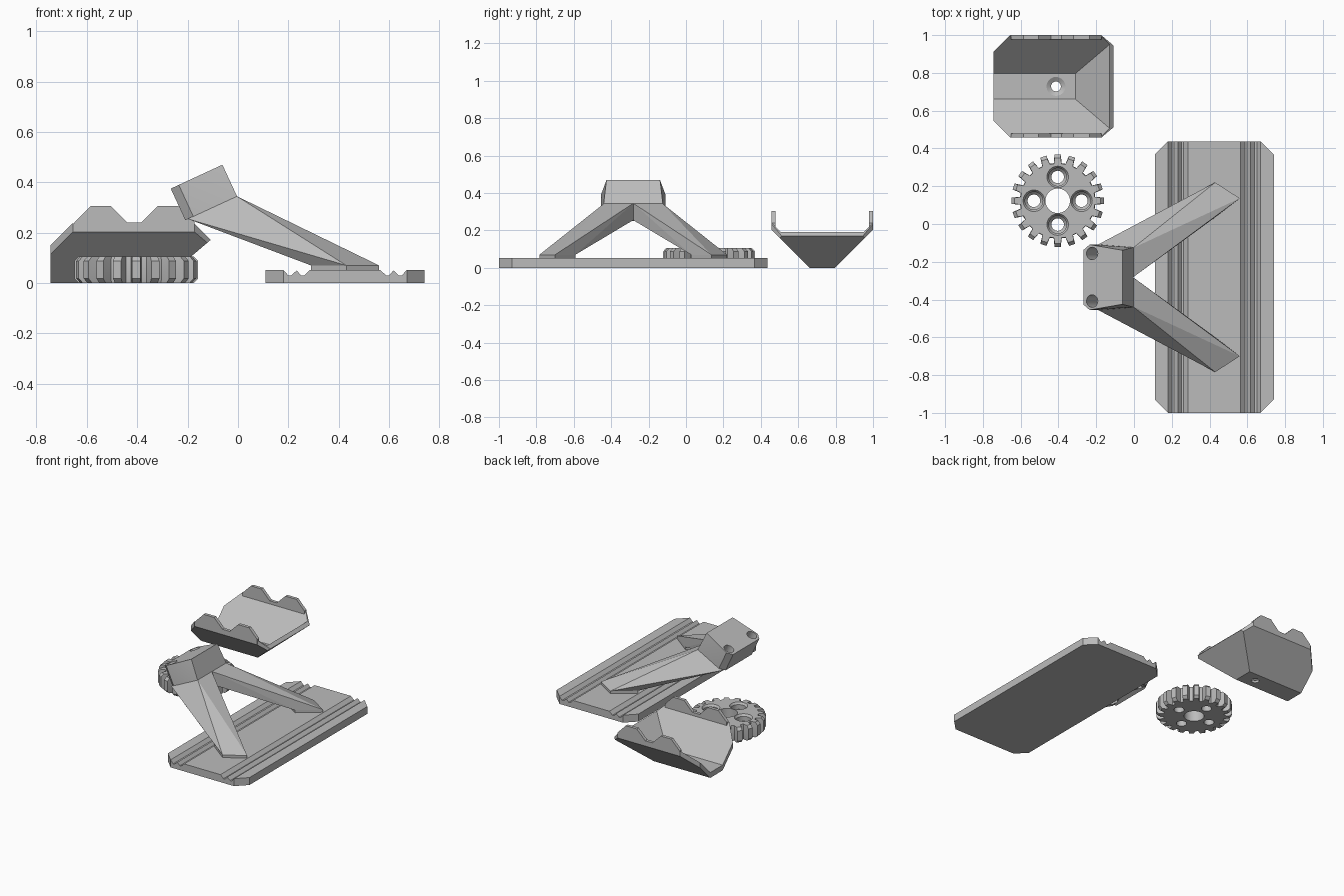
import bpy, bmesh, math
from mathutils import Vector, Matrix

if "Cube" in bpy.data.objects:
    bpy.data.objects.remove(bpy.data.objects["Cube"])

grey = bpy.data.materials.new("plain grey")
grey.diffuse_color = (0.5, 0.5, 0.5, 1)
grey.use_nodes = True
grey.node_tree.nodes["Principled BSDF"].inputs["Base Color"].default_value = grey.diffuse_color


def make(name, bm, smooth=False):
    bmesh.ops.recalc_face_normals(bm, faces=bm.faces)
    me = bpy.data.meshes.new(name)
    bm.to_mesh(me)
    bm.free()
    me.materials.append(grey)
    ob = bpy.data.objects.new(name, me)
    bpy.context.collection.objects.link(ob)
    return ob


def hull(points):
    bm = bmesh.new()
    for p in points:
        bm.verts.new(p)
    r = bmesh.ops.convex_hull(bm, input=bm.verts)
    junk = [v for v in bm.verts if not v.link_faces]
    bmesh.ops.delete(bm, geom=junk, context='VERTS')
    bmesh.ops.dissolve_limit(bm, angle_limit=0.01, verts=bm.verts, edges=bm.edges)
    return bm


def rings(loops):
    """Closed solid skinned through equal-sized loops."""
    bm = bmesh.new()
    rows = [[bm.verts.new(p) for p in loop] for loop in loops]
    n = len(rows[0])
    for a, b in zip(rows, rows[1:]):
        for i in range(n):
            bm.faces.new((a[i], a[(i + 1) % n], b[(i + 1) % n], b[i]))
    bm.faces.new(rows[0])
    bm.faces.new(rows[-1])
    return bm


def extrude_y(profile, y0, y1):
    return rings([[(x, y, z) for x, z in profile] for y in (y0, y1)])


def clip(bm, co, no):
    """Remove everything on the +no side and cap the cut."""
    geom = bm.verts[:] + bm.edges[:] + bm.faces[:]
    r = bmesh.ops.bisect_plane(bm, geom=geom, dist=1e-6, plane_co=co, plane_no=no, clear_outer=True)
    edges = [e for e in r['geom_cut'] if isinstance(e, bmesh.types.BMEdge)]
    if edges:
        bmesh.ops.contextual_create(bm, geom=edges)


def lathe(profile, matrix, sides=40):
    bm = rings([[(r * math.cos(math.tau * i / sides), r * math.sin(math.tau * i / sides), z)
                 for i in range(sides)] for r, z in profile])
    bm.transform(matrix)
    return bm


def cut(ob, *cutters):
    for c in cutters:
        c.hide_render = True
        c.hide_set(True)
        m = ob.modifiers.new("cut", 'BOOLEAN')
        m.operation, m.solver, m.object = 'DIFFERENCE', 'EXACT', c


def cutter(bm):
    return make("hole_cutter", bm)


# Base plate with two pairs of V grooves and clipped corners
groove = [(.18, .052), (.2, .03), (.211, .03), (.233, .05), (.251, .03), (.262, .03), (.285, .052)]
CX = .425
profile = [(.11, 0), (.11, .052)] + groove
profile += [(2 * CX - x, z) for x, z in reversed(profile)]
bm = extrude_y(profile, -1, .437)
for sx in (-1, 1):
    for y, sy in ((-1, -1), (.437, 1)):
        clip(bm, (CX + sx * .245, y, 0), (sx, sy, 0))
make("base_plate", bm)

# Tilted head block
YC = -.282
tilt = math.radians(24.8)
along = Vector((math.cos(tilt), 0, math.sin(tilt)))
down = Vector((math.sin(tilt), 0, -math.cos(tilt)))
corner = Vector((-.267, YC, .375))
pts = []
for u, top, low in ((0, .145, .145), (.035, .173, .173), (.226, .143, .158)):
    for s in (-1, 1):
        pts.append(corner + along * u + Vector((0, s * top, 0)))
        pts.append(corner + along * u + down * .138 + Vector((0, s * low, 0)))
head = make("head", hull(pts))

# Through holes in the head
head_holes = []
for s in (-1, 1):
    m = Matrix.Translation(corner + along * .05 + Vector((0, s * .126, 0))) @ Matrix.Rotation(-tilt, 4, 'Y')
    head_holes.append(cutter(lathe([(.033, -.25), (.033, .1)], m, 32)))
cut(head, *head_holes)

# Two splayed arms running from the head down to small feet
foot = [(.43, .502), (.56, .418), (.42, .31), (.29, .395)]
for s, name in ((1, "back"), (-1, "front")):
    top = [(-.005, .155, .345), (-.005, 0, .345), (-.2, .168, .255), (-.16, 0, .26), (-.01, 0, .255)]
    ends = [(x, y, .07) for x, y in foot]
    arm = make(name + "_arm", hull([(x, YC + s * y, z) for x, y, z in top + ends]))
    cut(arm, *head_holes)
    make(name + "_foot", hull([(x, YC + s * y, z) for x, y in foot for z in (.045, .07)]))

# Gear wheel with chamfered teeth
GX, GY, TEETH = -.404, .123, 20


def gear_loop(tip, root, z):
    out = []
    for i in range(TEETH):
        a = math.tau * i / TEETH
        for r, d in ((root, -.105), (tip, -.068), (tip, .068), (root, .105)):
            out.append((GX + r * math.cos(a + d), GY + r * math.sin(a + d), z))
    return out


gear = make("gear", rings([gear_loop(.228, .197, 0), gear_loop(.246, .2, .018),
                           gear_loop(.246, .2, .088), gear_loop(.228, .197, .106)]))
bores = [cutter(lathe([(.065, -.1), (.065, .2)], Matrix.Translation((GX, GY, 0))))]
for k in range(4):
    a = k * math.pi / 2
    m = Matrix.Translation((GX + .126 * math.cos(a), GY + .126 * math.sin(a), 0))
    bores.append(cutter(lathe([(.033, -.1), (.033, .045), (.047, .06), (.047, .092), (.057, .106), (.057, .2)], m)))
cut(gear, *bores)

# Tray: a tapered trough, hollowed by the same shape raised
TX0, TX1, TY, TH = -.745, -.108, .7285, .271


def trough(x0, x1, half, z0, z1):
    bm = hull([(x, TY + s * half, z) for x in (x0, x1) for s in (-1, 1) for z in (z0, z1)])
    for s in (-1, 1):
        clip(bm, (0, TY + s * .068, z0), (0, s, -1))
    clip(bm, (-.31, 0, z0), (.85, 0, -1))
    return bm


bm = trough(TX0, TX1, TH, 0, .236)
for s in (-1, 1):
    clip(bm, (TX0, TY + s * (TH - .09), 0), (-1, s, 0))
    clip(bm, (TX1, TY + s * (TH - .055), 0), (.85, s, 0))
clip(bm, (TX1, 0, .17), (1, 0, 1))
tray = make("tray", bm)
hollow = make("tray_hollow_cutter", trough(-1, .2, .5, .037, .6))
screw = cutter(lathe([(.026, -.1), (.026, .015), (.05, .03), (.05, .036), (.066, .036), (.066, .2)],
                     Matrix.Translation((-.413, TY, 0))))
cut(tray, hollow, screw)

# Scalloped side walls of the tray
wall = [(-.65, .206), (-.65, .24), (-.585, .305), (-.505, .305), (-.44, .24), (-.385, .24),
        (-.32, .305), (-.235, .305), (-.172, .24), (-.172, .206)]
for s, name in ((1, "back"), (-1, "front")):
    make(name + "_tray_wall", extrude_y(wall, TY + s * (TH - .022), TY + s * TH))

# Smooth only the round bores
for ob in (gear, tray, head):
    bpy.ops.object.select_all(action='DESELECT')
    bpy.context.view_layer.objects.active = ob
    ob.select_set(True)
    for m in list(ob.modifiers):
        bpy.ops.object.modifier_apply(modifier=m.name)
    bpy.ops.object.shade_smooth_by_angle(angle=math.radians(15))
